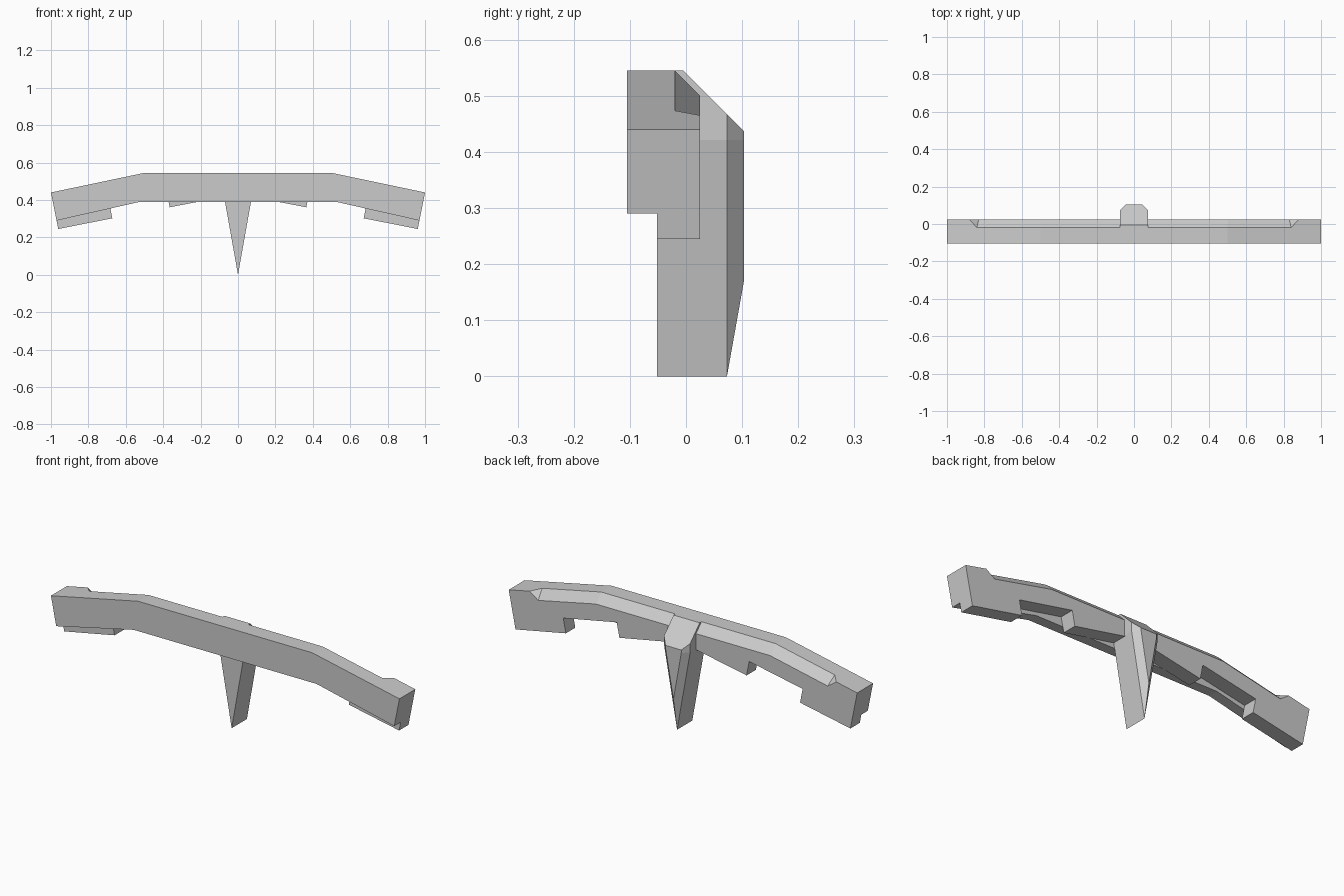
import bpy, bmesh
from mathutils import Vector

old = bpy.data.objects.get("Cube")
if old:
    bpy.data.objects.remove(old, do_unlink=True)

GREY = (0.6, 0.6, 0.6, 1)
mat = bpy.data.materials.new("plain grey")
mat.use_nodes = True
mat.diffuse_color = GREY
for node in mat.node_tree.nodes:
    if node.type == 'BSDF_PRINCIPLED':
        node.inputs["Base Color"].default_value = GREY


def finish(bm, name):
    bmesh.ops.recalc_face_normals(bm, faces=bm.faces)
    me = bpy.data.meshes.new(name)
    bm.to_mesh(me)
    bm.free()
    me.materials.append(mat)
    ob = bpy.data.objects.new(name, me)
    bpy.context.scene.collection.objects.link(ob)
    return ob


def loft(name, rings):
    """Skin equal rings of points and close both ends."""
    bm = bmesh.new()
    loops = [[bm.verts.new(p) for p in ring] for ring in rings]
    n = len(loops[0])
    for a, b in zip(loops, loops[1:]):
        for i in range(n):
            j = (i + 1) % n
            bm.faces.new((a[i], a[j], b[j], b[i]))
    bm.faces.new(loops[0])
    bm.faces.new(loops[-1])
    return finish(bm, name)


def mirrored_slab(name, half, y0, y1):
    """Extrude a left half outline, mirrored in x, between two depths."""
    outline = half + [(-x, z) for x, z in reversed(half) if x > 0]
    return loft(name, [[(x, y, z) for x, z in outline] for y in (y0, y1)])


def combine(target, tool, operation):
    mod = target.modifiers.new("combine", 'BOOLEAN')
    mod.operation, mod.object, mod.solver = operation, tool, 'EXACT'
    bpy.ops.object.select_all(action='DESELECT')
    bpy.context.view_layer.objects.active = target
    target.select_set(True)
    bpy.ops.object.modifier_apply(modifier=mod.name)
    bpy.data.objects.remove(tool, do_unlink=True)


def drill(target, x, z, y):
    """Blind round hole going in from the front."""
    bm = bmesh.new()
    bmesh.ops.create_cone(bm, cap_ends=True, segments=16, radius1=0.017,
                          radius2=0.017, depth=0.08)
    for v in bm.verts:
        v.co = Vector((x + v.co.x, y + v.co.z, z + v.co.y))
    combine(target, finish(bm, "hole_cutter"), 'DIFFERENCE')


# Arched beam: front plate
TOP, SLOPE = 0.545, 0.21
beam = mirrored_slab("arched_beam", [
    (0.5, TOP), (1, 0.44), (0.97, 0.29), (0.525, 0.39)], -0.105, -0.052)

# Rear rail with end pads and notches
rail = mirrored_slab("rear_rail", [
    (0.5, TOP), (1, 0.44), (0.961, 0.245), (0.672, 0.302), (0.687, 0.377),
    (0.38, 0.437), (0.365, 0.361), (0, 0.431)], -0.052, 0.025)

# Bevel along the top rear edge of the rail, with slanted ends
def bevel_ring(side, end):
    ring = []
    for y, dz in ((-0.04, 0.02), (0.045, -0.065), (0.045, 0.02)):
        x = 0.84 + 0.89 * (y + 0.02) + 1.1 * dz if end else 0.5
        ring.append((side * x, y, TOP - SLOPE * (x - 0.5) + dz))
    return ring

bevel = loft("bevel_cutter", [bevel_ring(-1, True), bevel_ring(-1, False),
                              bevel_ring(1, False), bevel_ring(1, True)])
combine(rail, bevel, 'DIFFERENCE')
combine(beam, rail, 'UNION')
for side in (-1, 1):
    drill(beam, side * 0.5, 0.47, -0.105)

# Central spike: a block trimmed by planes to a wedge with bevelled rear corners
bm = bmesh.new()
bmesh.ops.create_cube(bm, size=1)
for v in bm.verts:
    v.co = Vector((v.co.x * 0.15, 0.0255 + v.co.y * 0.155, 0.2225 + v.co.z * 0.645))
TAPER = -0.178
planes = [((0, -0.005, TOP), (0, 1, 1))]
for s in (-1, 1):
    planes += [((0, 0, 0), (s, 0, TAPER)),
               ((0, 0.073, 0), (s, 1, TAPER)),
               ((s * 0.075, 0.073, 0), (s, 1, 0))]
for point, normal in planes:
    bmesh.ops.bisect_plane(bm, geom=bm.verts[:] + bm.edges[:] + bm.faces[:], dist=1e-5,
                           plane_co=point, plane_no=Vector(normal).normalized(),
                           clear_outer=True)
    rim = [e for e in bm.edges if e.is_boundary]
    if rim:
        bmesh.ops.contextual_create(bm, geom=rim)
bmesh.ops.remove_doubles(bm, verts=bm.verts, dist=1e-4)
spike = finish(bm, "centre_spike")
drill(spike, 0, 0.295, -0.052)

# Keep flat faces crisp, round off the hole walls
for ob in (beam, spike):
    bpy.ops.object.select_all(action='DESELECT')
    bpy.context.view_layer.objects.active = ob
    ob.select_set(True)
    bpy.ops.object.shade_smooth_by_angle(angle=0.45)
    for poly in ob.data.polygons:
        if poly.area > 0.002:
            poly.use_smooth = False
